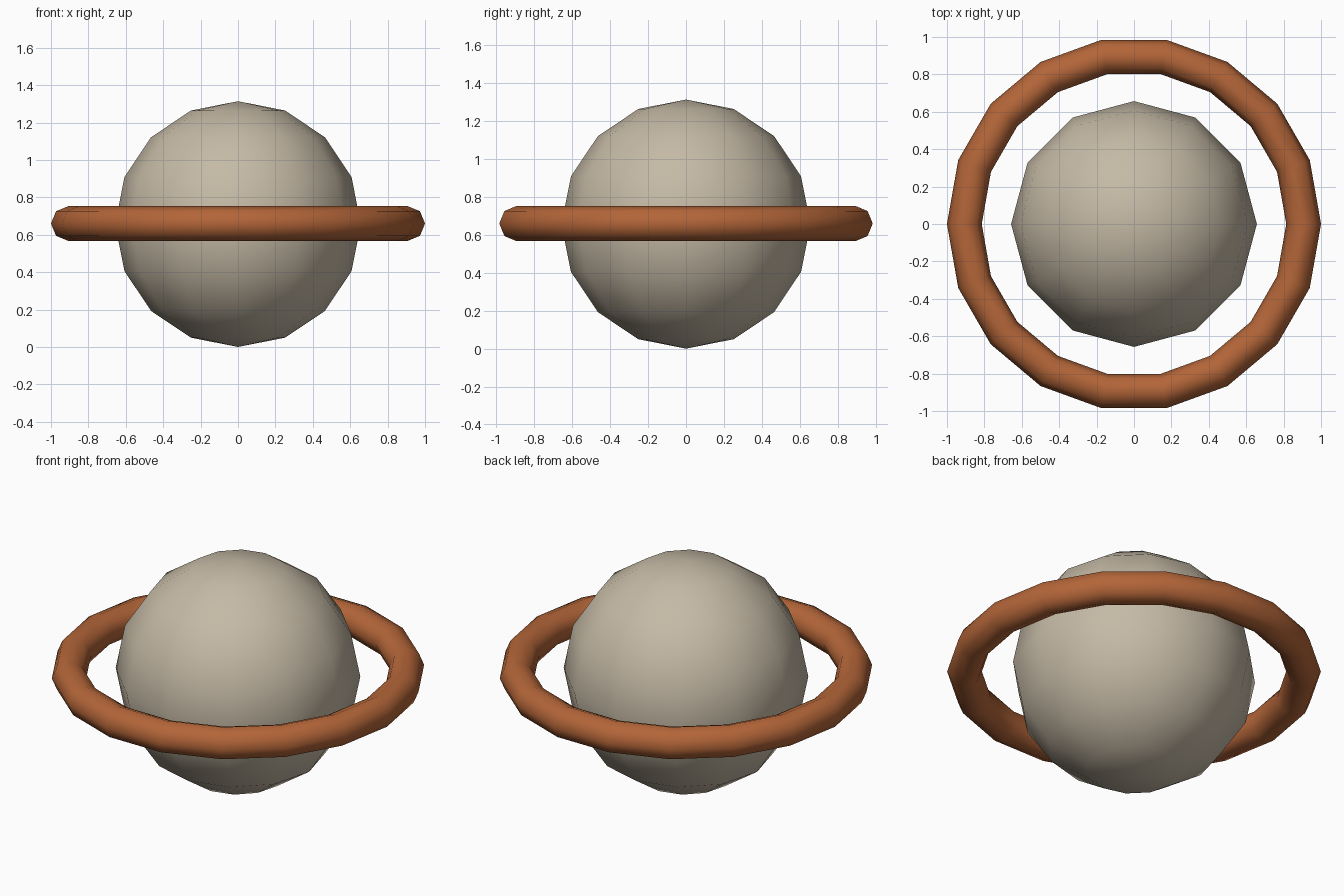
import bpy

if "Cube" in bpy.data.objects:
    bpy.data.objects.remove(bpy.data.objects["Cube"])

R_BALL = 0.657
MAJOR, MINOR = 0.907, 0.093


def finish(name, color):
    ob = bpy.context.object
    ob.name = name
    mat = bpy.data.materials.new(name + "_color")
    mat.diffuse_color = (*color, 1)
    mat.use_nodes = True
    mat.node_tree.nodes["Principled BSDF"].inputs["Base Color"].default_value = mat.diffuse_color
    ob.data.materials.append(mat)
    bpy.ops.object.shade_smooth()


# central ball, low-poly but smooth shaded
bpy.ops.mesh.primitive_uv_sphere_add(segments=12, ring_count=8, radius=R_BALL,
                                     location=(0, 0, R_BALL))
finish("planet_ball", (0.56, 0.49, 0.38))

# floating ring around the equator
bpy.ops.mesh.primitive_torus_add(major_segments=18, minor_segments=8,
                                 major_radius=MAJOR, minor_radius=MINOR,
                                 location=(0, 0, R_BALL + 0.003))
finish("orbit_ring", (0.45, 0.13, 0.04))
